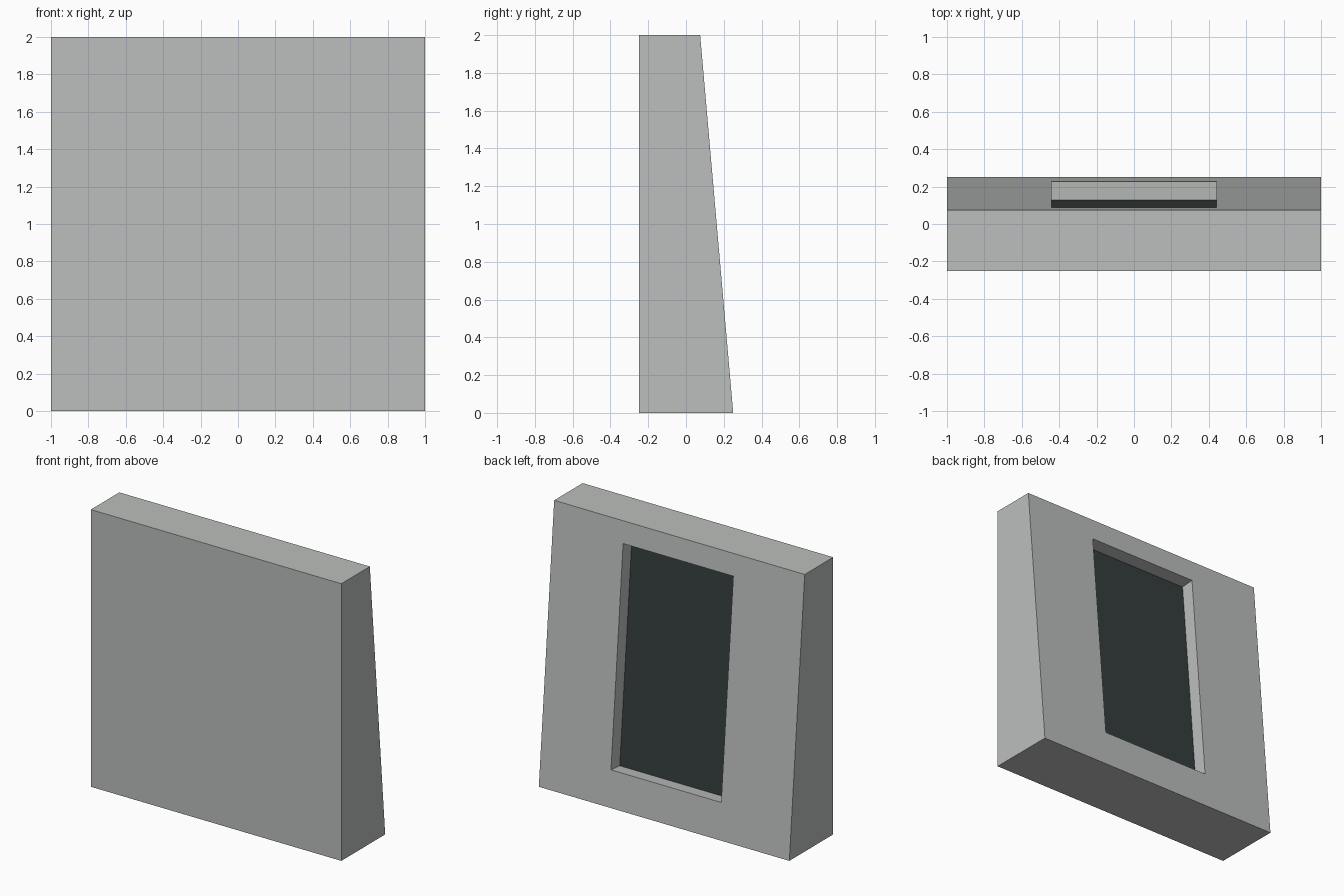
import bpy, bmesh
from mathutils import Vector

if "Cube" in bpy.data.objects:
    bpy.data.objects.remove(bpy.data.objects["Cube"])


def material(name, rgb):
    m = bpy.data.materials.new(name)
    m.diffuse_color = (*rgb, 1)
    m.use_nodes = True
    m.node_tree.nodes["Principled BSDF"].inputs["Base Color"].default_value = m.diffuse_color
    return m


def back_y(z):
    # depth of the leaning back face at a given height
    return 0.25 - 0.0875 * z


bm = bmesh.new()

# Wall: side profile extruded across the width
profile = [(-0.25, 0), (0.25, 0), (back_y(2), 2), (-0.25, 2)]
side = bm.faces.new([bm.verts.new((-1, y, z)) for y, z in profile])
ext = bmesh.ops.extrude_face_region(bm, geom=[side])
bmesh.ops.translate(bm, vec=(2, 0, 0),
                    verts=[g for g in ext["geom"] if isinstance(g, bmesh.types.BMVert)])
bmesh.ops.recalc_face_normals(bm, faces=bm.faces)

# Opening: inset the leaning back face and fit it to the window outline
bm.normal_update()
opening = max(bm.faces, key=lambda f: f.normal.y)
normal = opening.normal.copy()
bmesh.ops.inset_individual(bm, faces=[opening], thickness=0.1, depth=0)
for v in opening.verts:
    z = 1.843 if v.co.z > 1 else 0.263
    v.co = Vector((0.44 if v.co.x > 0 else -0.44, back_y(z), z))

# Recess: push the opening in square to the face, and colour its floor
res = bmesh.ops.extrude_discrete_faces(bm, faces=[opening])
floor = res["faces"][0]
rim = [v.co.copy() for v in floor.verts]
bmesh.ops.delete(bm, geom=[floor], context="FACES")
rim_verts = [min(bm.verts, key=lambda v: (v.co - c).length) for c in rim]
floor_verts = [bm.verts.new(c - normal * 0.1) for c in rim]
for i in range(4):
    j = (i + 1) % 4
    bm.faces.new((rim_verts[i], rim_verts[j], floor_verts[j], floor_verts[i]))
pane = bm.faces.new(floor_verts)
pane.material_index = 1
bmesh.ops.remove_doubles(bm, verts=bm.verts, dist=0.0001)
bmesh.ops.recalc_face_normals(bm, faces=bm.faces)

mesh = bpy.data.meshes.new("wall_with_window")
bm.to_mesh(mesh)
bm.free()
mesh.materials.append(material("pale grey wall", (0.50, 0.52, 0.505)))
mesh.materials.append(material("dark glass", (0.035, 0.046, 0.045)))
wall = bpy.data.objects.new("wall_with_window", mesh)
bpy.context.collection.objects.link(wall)
